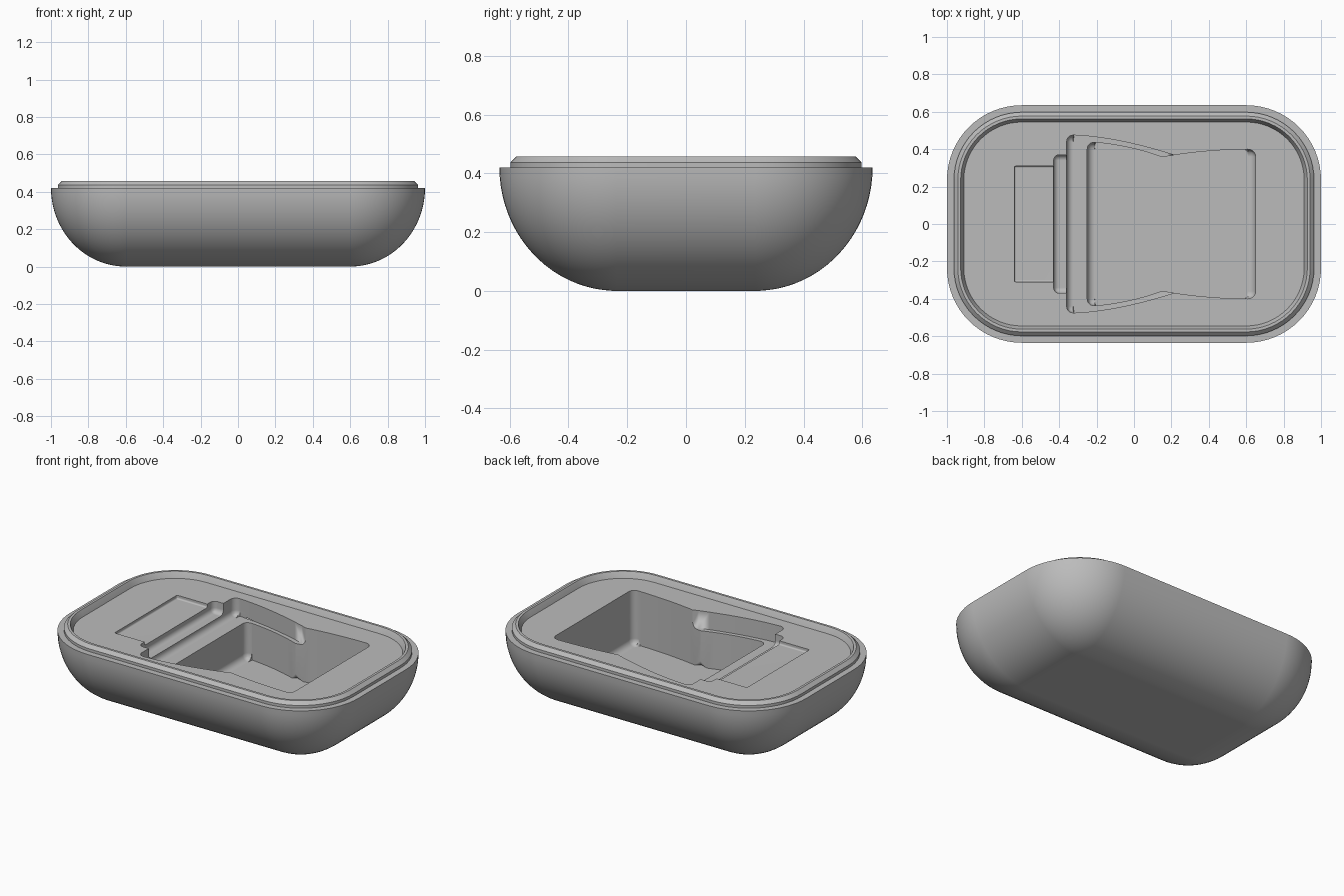
import bpy, bmesh
from math import sin, cos, pi, radians
from mathutils import Vector

cube = bpy.data.objects.get("Cube")
if cube:
    bpy.data.objects.remove(cube, do_unlink=True)

grey = bpy.data.materials.new("matte grey")
grey.use_nodes = True
COLOUR = (0.5, 0.5, 0.5, 1)
grey.diffuse_color = COLOUR
grey.node_tree.nodes["Principled BSDF"].inputs["Base Color"].default_value = COLOUR

CORE_X, CORE_Y, RADIUS = 0.6, 0.235, 0.4
SEAT, DECK, TOP = 0.42, 0.42, 0.457
STEPS = 16


def make_object(name, bm):
    bmesh.ops.recalc_face_normals(bm, faces=bm.faces[:])
    mesh = bpy.data.meshes.new(name)
    bm.to_mesh(mesh)
    bm.free()
    mesh.materials.append(grey)
    obj = bpy.data.objects.new(name, mesh)
    bpy.context.scene.collection.objects.link(obj)
    return obj


def rounded_ring(bm, r, z):
    """Rounded rectangle: a fixed core grown outwards by r."""
    ring = []
    for k, (sx, sy) in enumerate([(1, 1), (-1, 1), (-1, -1), (1, -1)]):
        for i in range(STEPS + 1):
            a = (k + i / STEPS) * pi / 2
            ring.append(bm.verts.new((sx * CORE_X + r * cos(a), sy * CORE_Y + r * sin(a), z)))
    return ring


def bezier(a, b, c, n=10):
    a, b, c = Vector(a), Vector(b), Vector(c)
    return [a * (1 - t) ** 2 + b * 2 * t * (1 - t) + c * t * t
            for t in (i / n for i in range(n + 1))]


def pocket(name, half, depth, fillet):
    """Cutter mirrored in y, with rounded corners and a filleted floor."""
    half = [Vector(p) for p in half]
    outline = half + [Vector((p.x, -p.y)) for p in reversed(half)]
    bm = bmesh.new()
    low = [bm.verts.new((p.x, p.y, DECK - depth)) for p in outline]
    high = [bm.verts.new((p.x, p.y, TOP + 0.1)) for p in outline]
    bm.faces.new(low)
    bm.faces.new(high)
    n = len(outline)
    for i in range(n):
        j = (i + 1) % n
        bm.faces.new((low[i], low[j], high[j], high[i]))
    edges = [bm.edges.get((low[i], low[(i + 1) % n])) for i in range(n)]
    for i in range(n):
        before = outline[i] - outline[i - 1]
        after = outline[(i + 1) % n] - outline[i]
        if before.angle(after) > radians(50):
            edges.append(bm.edges.get((low[i], high[i])))
    bmesh.ops.bevel(bm, geom=edges, offset=fillet, segments=5, profile=0.5,
                    affect='EDGES', clamp_overlap=True)
    obj = make_object(name, bm)
    obj.hide_render = True
    return obj


# Tray body: rounded bowl, seat ledge, raised rim and sunken deck
bm = bmesh.new()
levels = []
for i in range(21):
    t = radians(2) + (pi / 2 - radians(2)) * i / 20
    levels.append((RADIUS * sin(t), SEAT * (1 - cos(t)) if i else 0))
levels += [(RADIUS - inset, z) for inset, z in
           [(0.037, SEAT), (0.037, 0.437), (0.058, TOP), (0.073, TOP), (0.082, 0.44), (0.09, DECK)]]
rings = [rounded_ring(bm, r, z) for r, z in levels]
for a, b in zip(rings, rings[1:]):
    for i in range(len(a)):
        j = (i + 1) % len(a)
        bm.faces.new((a[i], a[j], b[j], b[i]))
bm.faces.new(rings[0])
bm.faces.new(rings[-1])
body = make_object("tray_body", bm)

# Recesses in the deck, shallow to deep
shoulder = bezier((-0.32, 0.475), (-0.08, 0.465), (0.24, 0.36))
deep_side = bezier((-0.25, 0.44), (-0.03, 0.425), (0.15, 0.357))
deep_side += bezier((0.15, 0.357), (0.38, 0.4), (0.65, 0.4))[1:]
cutters = [
    pocket("shallow_recess_cutter", [(-0.64, 0.31), (-0.38, 0.31)], 0.022, 0.01),
    pocket("step_recess_cutter", [(-0.43, 0.37), (-0.2, 0.37)], 0.07, 0.03),
    pocket("ledge_recess_cutter", [(-0.36, 0.475)] + shoulder, 0.11, 0.035),
    pocket("deep_recess_cutter", deep_side, 0.34, 0.04),
]

bpy.ops.object.select_all(action='DESELECT')
body.select_set(True)
bpy.context.view_layer.objects.active = body
for cutter in cutters:
    mod = body.modifiers.new(cutter.name, 'BOOLEAN')
    mod.operation = 'DIFFERENCE'
    mod.solver = 'EXACT'
    mod.object = cutter
    bpy.ops.object.modifier_apply(modifier=mod.name)
for cutter in cutters:
    bpy.data.objects.remove(cutter, do_unlink=True)

# Smooth curves with crisp edges and clean flat faces
bpy.ops.object.shade_smooth_by_angle(angle=radians(25))
weighted = body.modifiers.new("weighted_normals", 'WEIGHTED_NORMAL')
weighted.keep_sharp = True
